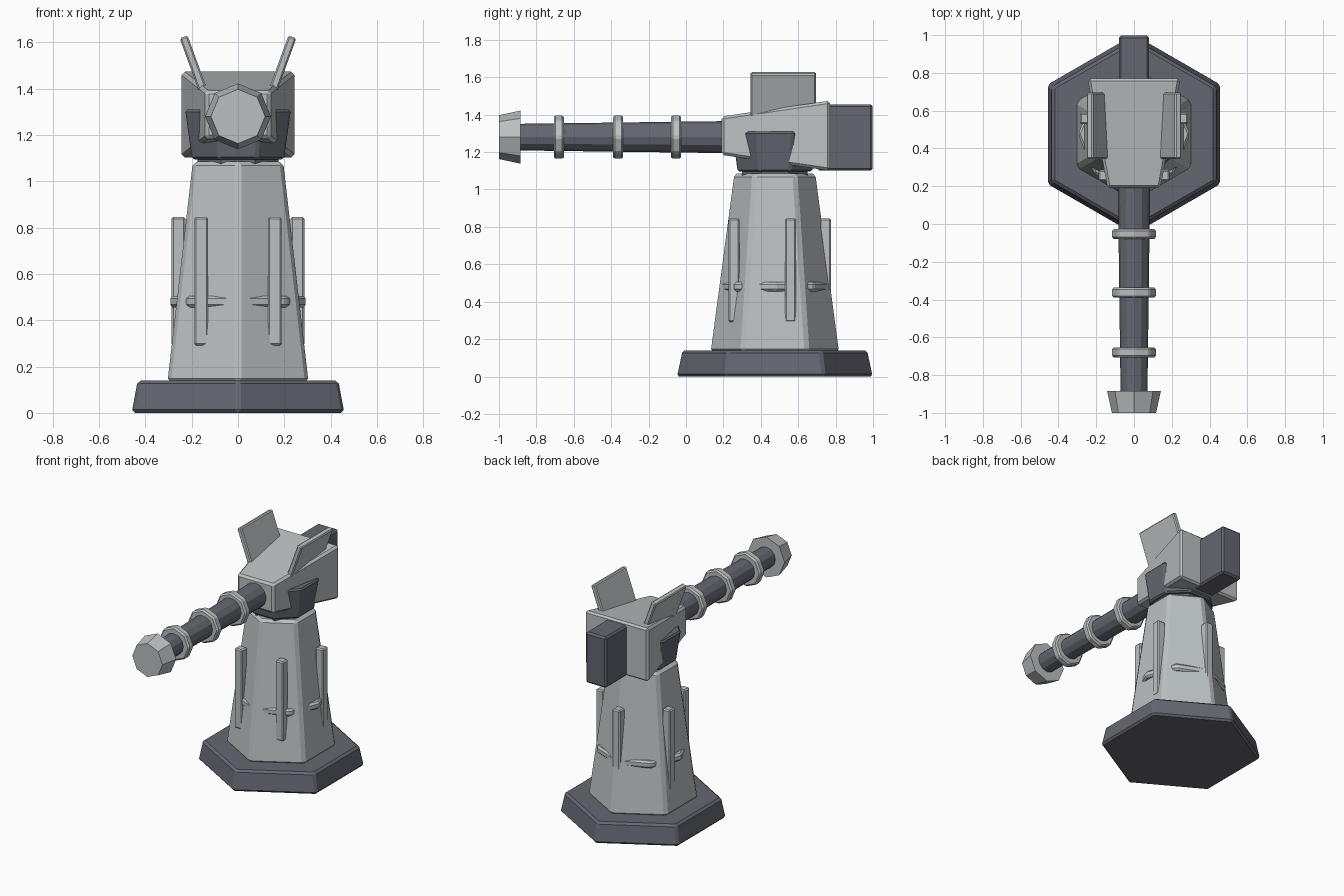
import bpy
import bmesh
from math import radians, sin, cos, tau
from mathutils import Matrix, Vector

default_cube = bpy.data.objects.get("Cube")
if default_cube:
    bpy.data.objects.remove(default_cube)


def make_material(name, rgb):
    mat = bpy.data.materials.new(name)
    mat.use_nodes = True
    mat.diffuse_color = (*rgb, 1)
    mat.node_tree.nodes["Principled BSDF"].inputs["Base Color"].default_value = (*rgb, 1)
    return mat


light = make_material("light grey", (0.50, 0.53, 0.54))
dark = make_material("dark blue grey", (0.13, 0.135, 0.165))
CENTRE_Y = 0.475   # axis of the tower
BARREL_Z = 1.28    # axis of the gun


def finish(name, bm, mat, bevel=0.0):
    bmesh.ops.recalc_face_normals(bm, faces=bm.faces)
    mesh = bpy.data.meshes.new(name)
    bm.to_mesh(mesh)
    bm.free()
    mesh.materials.append(mat)
    obj = bpy.data.objects.new(name, mesh)
    bpy.context.collection.objects.link(obj)
    if bevel:
        mod = obj.modifiers.new("Soft edges", "BEVEL")
        mod.width = bevel
        mod.segments = 1
        mod.limit_method = "ANGLE"
        mod.angle_limit = radians(25)
    return obj


def prism(name, mat, sides, r1, r2, start, end, bevel=0.0, turn=0.0, along_y=False):
    """Tapered prism standing on the tower axis, or lying on the gun axis."""
    bm = bmesh.new()
    bmesh.ops.create_cone(bm, cap_ends=True, segments=sides, radius1=r1, radius2=r2,
                          depth=end - start)
    mid = (start + end) / 2
    if along_y:
        place = Matrix.Translation((0, mid, BARREL_Z)) @ Matrix.Rotation(radians(-90), 4, "X")
    else:
        place = Matrix.Translation((0, CENTRE_Y, mid))
    bm.transform(place @ Matrix.Rotation(radians(turn), 4, "Z"))
    return finish(name, bm, mat, bevel)


def box(name, mat, centre, size, bevel=0.0, tilt=0.0):
    bm = bmesh.new()
    bmesh.ops.create_cube(bm, size=1)
    bm.transform(Matrix.Translation(centre) @ Matrix.Rotation(radians(tilt), 4, "Y")
                 @ Matrix.Diagonal((*size, 1)))
    return finish(name, bm, mat, bevel)


# Base and tower
prism("base", dark, 6, 0.53, 0.50, 0, 0.14, 0.014)
prism("tower", light, 6, 0.352, 0.225, 0.13, 1.085, 0.018)
prism("tower_band", light, 8, 0.297, 0.297, 0.455, 0.505, 0.012)

# Five upright ribs around the tower
for i in range(5):
    a = tau * i / 5
    box(f"tower_rib_{i + 1}", light,
        (0.27 * sin(a), CENTRE_Y + 0.27 * cos(a), 0.568), (0.06, 0.06, 0.555), 0.008)

# Turret mount
prism("turret_neck", dark, 8, 0.19, 0.19, 1.07, 1.11, turn=22.5)
prism("turret_mount", dark, 8, 0.215, 0.247, 1.095, 1.31, 0.01, turn=22.5)

# Wedge-shaped turret head, wider and taller at the back
bm = bmesh.new()
loops = []
for y, half, low, high in ((0.19, 0.14, 1.185, 1.39), (0.77, 0.246, 1.10, 1.475)):
    loops.append([bm.verts.new((x, y, z)) for x, z in
                  ((-half, low), (half, low), (half, high), (-half, high))])
bmesh.ops.contextual_create(bm, geom=loops[0])
bmesh.ops.contextual_create(bm, geom=loops[1])
for i in range(4):
    j = (i + 1) % 4
    bm.faces.new((loops[0][i], loops[0][j], loops[1][j], loops[1][i]))
finish("turret_head", bm, light, 0.014)

# Counterweight at the back
box("counterweight", dark, (0, 0.85, 1.278), (0.16, 0.295, 0.355), 0.012)

# Slanted side plates
for side, label in ((1, "left"), (-1, "right")):
    box(f"{label}_plate", light, (side * 0.168, 0.52, 1.44), (0.036, 0.35, 0.39),
        0.007, tilt=side * 20)

# Gun barrel, collars and muzzle
prism("barrel", dark, 12, 0.071, 0.086, -0.9, 0.25, along_y=True)
for i, y in enumerate((-0.68, -0.363, -0.053)):
    prism(f"barrel_collar_{i + 1}", light, 8, 0.119, 0.119, y - 0.027, y + 0.027,
          0.01, along_y=True)
prism("muzzle", light, 8, 0.117, 0.142, -1, -0.885, along_y=True)
